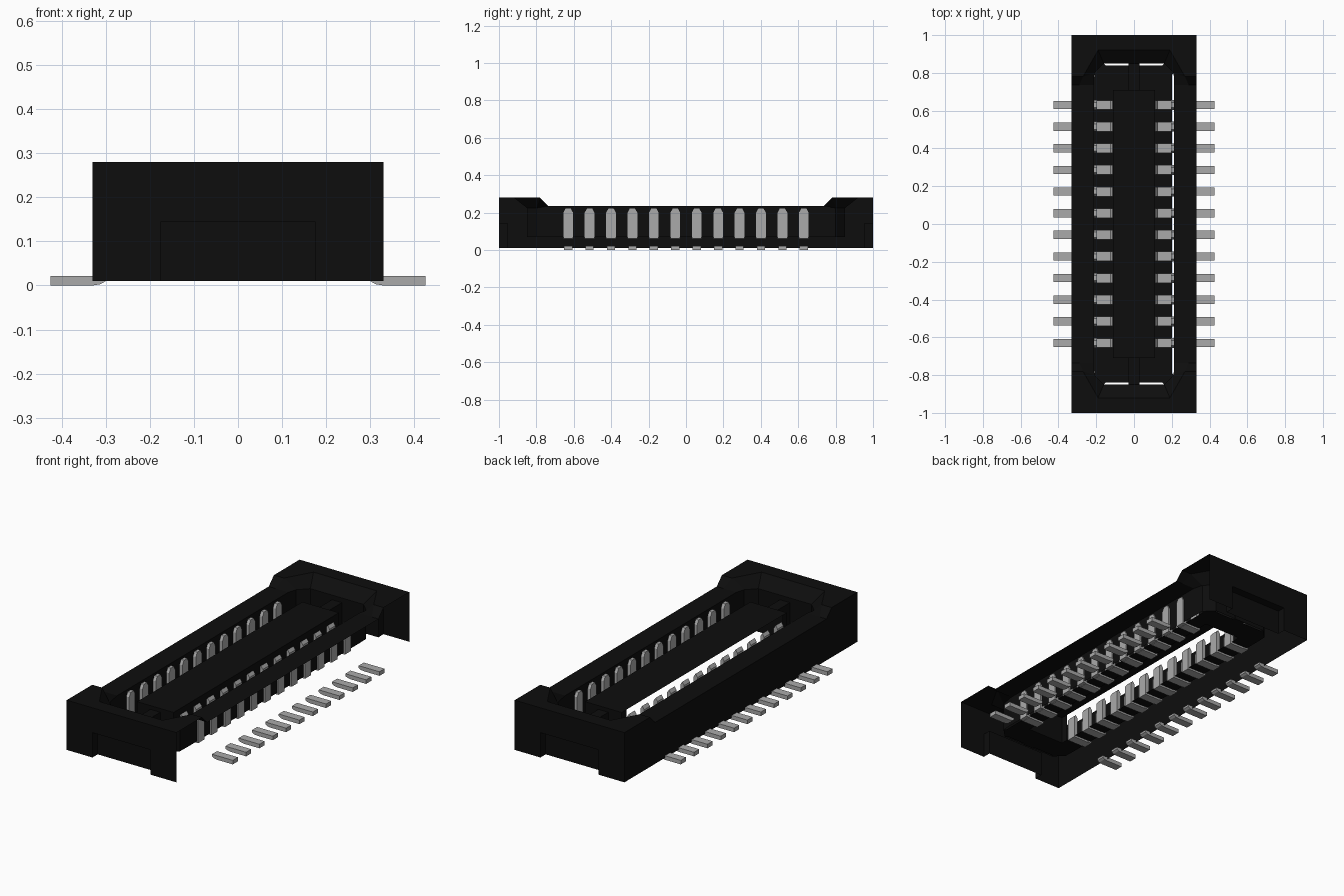
import bpy
import bmesh

old = bpy.data.objects.get("Cube")
if old:
    bpy.data.objects.remove(old, do_unlink=True)


def material(name, rgb):
    m = bpy.data.materials.new(name)
    m.use_nodes = True
    m.diffuse_color = (*rgb, 1)
    bsdf = m.node_tree.nodes["Principled BSDF"]
    bsdf.inputs["Base Color"].default_value = (*rgb, 1)
    bsdf.inputs["Roughness"].default_value = 0.6
    return m


BLACK = material("black plastic", (0.004, 0.004, 0.004))
METAL = material("grey metal", (0.4, 0.4, 0.4))


def build(name, polys, mat):
    """Join a list of polygons into one object."""
    bm = bmesh.new()
    for poly in polys:
        bm.faces.new([bm.verts.new(p) for p in poly])
    bmesh.ops.remove_doubles(bm, verts=bm.verts, dist=1e-5)
    bmesh.ops.recalc_face_normals(bm, faces=bm.faces)
    mesh = bpy.data.meshes.new(name)
    bm.to_mesh(mesh)
    bm.free()
    mesh.materials.append(mat)
    obj = bpy.data.objects.new(name, mesh)
    bpy.context.collection.objects.link(obj)
    return obj


def prism(a, b):
    """Polygons of a solid between two matching outlines."""
    n = len(a)
    sides = [[a[i], a[(i + 1) % n], b[(i + 1) % n], b[i]] for i in range(n)]
    return [a, b[::-1]] + sides


def ring(quarter):
    """Mirror a quarter outline into a closed loop."""
    out = []
    for sx, sy in ((1, 1), (-1, 1), (-1, -1), (1, -1)):
        pts = [(sx * x, sy * y, z) for x, y, z in quarter]
        out += pts if sx == sy else pts[::-1]
    return out


def loft(a, b):
    n = len(a)
    return [[a[i], a[(i + 1) % n], b[(i + 1) % n], b[i]] for i in range(n)]


# Rim, lead-in slopes and pocket wall, lofted between rings
outer = ring([(.33, .735, .235), (.33, .78, .28), (.33, 1, .28)])
crest = ring([(.29, .735, .235), (.27, .78, .28), (.19, .92, .28)])
pocket = ring([(.212, .735, .235), (.21, .8, .225), (.16, .85, .225)])
base = ring([(.212, .735, .07), (.21, .8, .07), (.16, .85, .07)])
build("rim", loft(outer, crest) + loft(crest, pocket), BLACK)
build("pocket_wall", loft(pocket, base), BLACK)

# Closed long side; the other long side and the underside stay open
half = [(1, .01), (1, .28), (.78, .28), (.735, .235)]
outline = half + [(-y, z) for y, z in half[::-1]]
build("side_wall", [[(-.33, y, z) for y, z in outline]], BLACK)

# End walls with a shallow recess at the bottom
RX, RZ, DEPTH = .175, .145, .045
for s, name in ((-1, "front_end_wall"), (1, "back_end_wall")):
    y, r = s, s * (1 - DEPTH)
    polys = [[(-.33, y, RZ), (-RX, y, RZ), (RX, y, RZ), (.33, y, RZ), (.33, y, .28), (-.33, y, .28)],
             [(-RX, r, .01), (RX, r, .01), (RX, r, RZ), (-RX, r, RZ)],
             [(-RX, y, RZ), (RX, y, RZ), (RX, r, RZ), (-RX, r, RZ)]]
    for m in (-1, 1):
        polys.append([(m * RX, y, .01), (m * .33, y, .01), (m * .33, y, RZ), (m * RX, y, RZ)])
        polys.append([(m * RX, y, .01), (m * RX, r, .01), (m * RX, r, RZ), (m * RX, y, RZ)])
    build(name, polys, BLACK)

# Pocket floor around the hollow island, with narrow gaps along one side and both ends
IX, IY, IZ, FZ = .11, .71, .22, .07
floor = [[(IX, -IY, FZ), (.2, -IY, FZ), (.2, IY, FZ), (IX, IY, FZ)],
         [(-.212, -IY, FZ), (-IX, -IY, FZ), (-IX, IY, FZ), (-.212, IY, FZ)]]
end = [(-.212, .71), (.2, .71), (.2, .79), (.21, .8), (.16, .85), (.15, .84),
       (-.15, .84), (-.16, .85), (-.21, .8)]
for s in (-1, 1):
    floor.append([(x, s * y, FZ) for x, y in end])
build("pocket_floor", floor, BLACK)

# Island: top, one long side, both ends, and short returns on the open side
island = [[(-IX, -IY, IZ), (IX, -IY, IZ), (IX, IY, IZ), (-IX, IY, IZ)],
          [(IX, -IY, FZ), (IX, IY, FZ), (IX, IY, IZ), (IX, -IY, IZ)]]
for s in (-1, 1):
    island.append([(-IX, s * IY, FZ), (IX, s * IY, FZ), (IX, s * IY, IZ), (-IX, s * IY, IZ)])
    island.append([(-IX, s * IY, FZ), (-IX, s * .67, FZ), (-IX, s * .67, IZ), (-IX, s * IY, IZ)])
build("island", island, BLACK)

# Ribs joining the island to the end walls
for s, name in ((-1, "front_rib"), (1, "back_rib")):
    sect = [(-.03, FZ), (.03, FZ), (.03, .2), (-.03, .2)]
    build(name, prism([(x, s * IY, z) for x, z in sect], [(x, s * .851, z) for x, z in sect]), BLACK)

# Contacts: spring blade, upright blade and solder foot
COUNT, REACH, W = 12, .63, .025
spring = [(.2, .06), (.2, .08), (.127, .08), (.127, .175), (.115, .192), (.104, .175), (.104, .06)]
foot = [(.425, 0), (.425, .022), (.3, .022), (.3, .01), (.312, .003), (.33, 0)]
blade = [(-.026, .062), (.026, .062), (.026, .2), (.014, .222), (-.014, .222), (-.026, .2)]
for side, word in ((-1, "right"), (1, "left")):
    contacts, feet = [], []
    for i in range(COUNT):
        y = -REACH + 2 * REACH * i / (COUNT - 1)
        contacts += prism([(side * x, y - W, z) for x, z in spring],
                          [(side * x, y + W, z) for x, z in spring])
        contacts += prism([(side * .195, y + d, z) for d, z in blade],
                          [(side * .22, y + d, z) for d, z in blade])
        feet += prism([(side * x, y - .022, z) for x, z in foot],
                      [(side * x, y + .022, z) for x, z in foot])
    build(word + "_contacts", contacts, METAL)
    build(word + "_solder_feet", feet, METAL)
